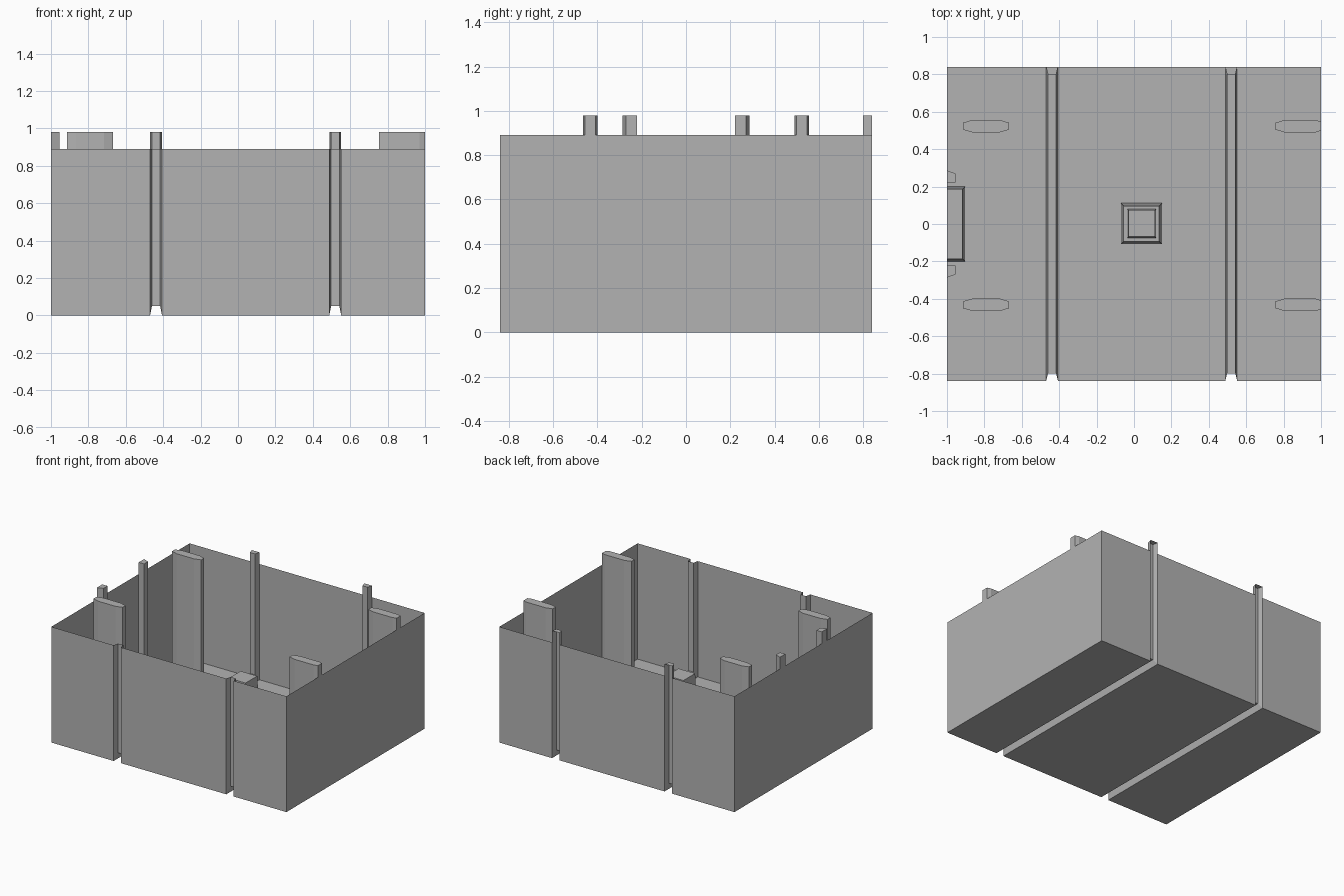
import bpy
import bmesh

if "Cube" in bpy.data.objects:
    bpy.data.objects.remove(bpy.data.objects["Cube"], do_unlink=True)

grey = bpy.data.materials.new("plain_grey")
grey.use_nodes = True
grey.diffuse_color = (0.45, 0.45, 0.45, 1)
grey.node_tree.nodes["Principled BSDF"].inputs["Base Color"].default_value = (0.45, 0.45, 0.45, 1)

HALF_Y, WALL_TOP, POST_TOP = 0.84, 0.89, 0.98


def finish(name, bm, closed=True):
    if closed:
        bmesh.ops.recalc_face_normals(bm, faces=bm.faces)
    mesh = bpy.data.meshes.new(name)
    bm.to_mesh(mesh)
    bm.free()
    mesh.materials.append(grey)
    obj = bpy.data.objects.new(name, mesh)
    bpy.context.collection.objects.link(obj)
    return obj


def loft(name, rings):
    """Closed solid through a stack of matching rings."""
    bm = bmesh.new()
    loops = [[bm.verts.new(p) for p in ring] for ring in rings]
    n = len(loops[0])
    bm.faces.new(loops[0])
    bm.faces.new(loops[-1])
    for a, b in zip(loops, loops[1:]):
        for i in range(n):
            j = (i + 1) % n
            bm.faces.new((a[i], a[j], b[j], b[i]))
    return finish(name, bm)


def post(name, outline):
    return loft(name, [[(x, y, z) for x, y in outline] for z in (0, POST_TOP)])


def rect(x0, x1, y0, y1, z):
    return [(x0, y0, z), (x1, y0, z), (x1, y1, z), (x0, y1, z)]


# Open tray: a thin sheet with two channels folded into its front, floor and back
def section(x, depth):
    y = HALF_Y - depth
    z = depth * 1.25
    return [(x, -y, WALL_TOP), (x, -y, z), (x, y, z), (x, y, WALL_TOP), (x, y, POST_TOP)]


profile = [(-1, 0)]
for centre in (-0.438, 0.52):
    profile += [(centre - 0.032, 0), (centre - 0.022, 0.04),
                (centre + 0.022, 0.04), (centre + 0.032, 0)]
profile.append((1, 0))

bm = bmesh.new()
cols = [[bm.verts.new(p) for p in section(x, d)] for x, d in profile]
for i, (a, b) in enumerate(zip(cols, cols[1:])):
    in_channel = i % 4 != 0
    for k in range(4 if in_channel else 3):
        bm.faces.new((a[k], a[k + 1], b[k + 1], b[k]))
for start in (1, 5):                       # caps on the raised back ends
    bm.faces.new([cols[start + k][4] for k in range(4)])
bm.faces.new(cols[0][3::-1])               # end walls
bm.faces.new(cols[-1][:4])
bmesh.ops.delete(bm, geom=[v for v in bm.verts if not v.link_faces], context='VERTS')
finish("tray_shell", bm, closed=False)


# Flat bevelled divider posts; the +x pair is cut off by the end wall
def bevelled_outline(x0, x1, cy, limit=1.0):
    tip, half, bevel = 0.018, 0.033, 0.05
    pts = [(x0, cy - tip), (x0 + bevel, cy - half), (x1 - bevel, cy - half)]
    if x1 > limit:
        cut = half - (half - tip) * (limit - x1 + bevel) / bevel
        pts.append((limit, cy - cut))
    else:
        pts.append((x1, cy - tip))
    return pts + [(x, 2 * cy - y) for x, y in reversed(pts)]


for side, cy in (("back", 0.523), ("front", -0.432)):
    post(side + "_right_divider", bevelled_outline(-0.915, -0.667, cy))
    post(side + "_left_divider", bevelled_outline(0.755, 1.02, cy))

# Small corner-cut posts against the end wall
for side, s in (("back", 1), ("front", -1)):
    post(side + "_small_post", [(-1, s * 0.222), (-0.955, s * 0.222),
                                (-0.955, s * 0.27), (-1, s * 0.287)])

# Low tapered block against the end wall
loft("side_block", [rect(-1, -0.903, -0.2, 0.2, 0),
                    rect(-1, -0.917, -0.187, 0.187, 0.25)])

# Stepped centre pedestal
loft("centre_pedestal", [rect(-0.07, 0.15, -0.108, 0.112, 0),
                         rect(-0.055, 0.135, -0.093, 0.097, 0.3),
                         rect(-0.036, 0.118, -0.074, 0.08, 0.3),
                         rect(-0.03, 0.112, -0.068, 0.074, 0.46)])
